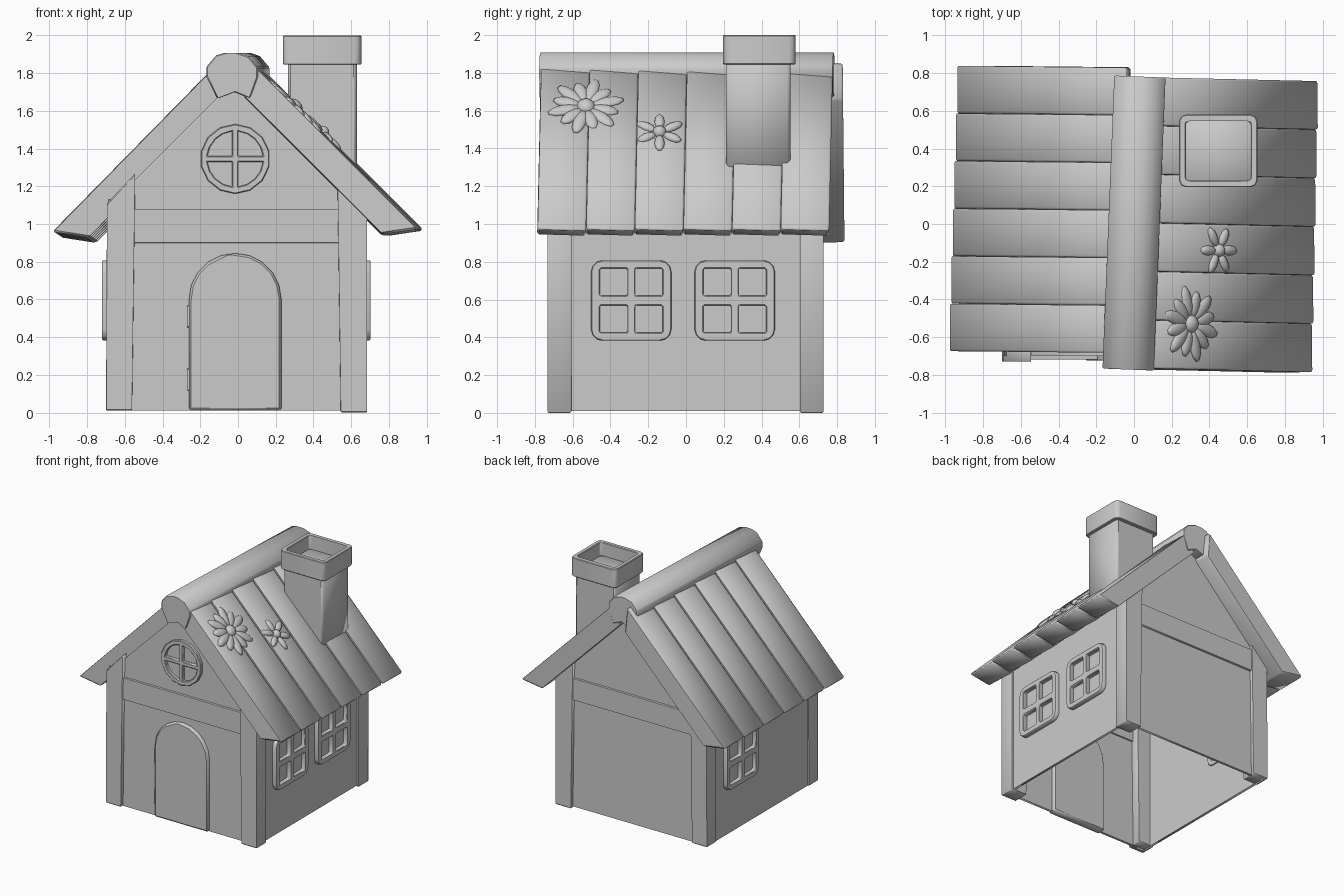
import bpy, bmesh
from math import sin, cos, pi, radians, asin
from mathutils import Matrix, Vector

if "Cube" in bpy.data.objects:
    bpy.data.objects.remove(bpy.data.objects["Cube"])

# facing matrices: local x/y become the drawing plane, local z the outward normal
FRONT = Matrix.Rotation(pi / 2, 4, 'X')
RIGHT = Matrix.Rotation(pi / 2, 4, 'Z') @ FRONT
LEFT = Matrix.Rotation(-pi / 2, 4, 'Z') @ FRONT
TOP = Matrix.Identity(4)


def plate(name, loops, t, loc, face=FRONT, bevel=0.0, extra=None):
    """Extruded outline (first loop) with optional holes, thickness t."""
    cu = bpy.data.curves.new(name, 'CURVE')
    cu.dimensions, cu.fill_mode, cu.extrude = '2D', 'BOTH', t / 2
    for pts in loops:
        sp = cu.splines.new('POLY')
        sp.points.add(len(pts) - 1)
        for p, (x, y) in zip(sp.points, pts):
            p.co = (x, y, 0, 1)
        sp.use_cyclic_u = True
    tmp = bpy.data.objects.new(name, cu)
    bpy.context.collection.objects.link(tmp)
    deps = bpy.context.evaluated_depsgraph_get()
    me = bpy.data.meshes.new_from_object(tmp.evaluated_get(deps))
    bpy.data.objects.remove(tmp)
    bm = bmesh.new()
    bm.from_mesh(me)
    bmesh.ops.remove_doubles(bm, verts=bm.verts, dist=1e-5)
    bmesh.ops.recalc_face_normals(bm, faces=bm.faces)
    bm.transform(Matrix.Translation(loc) @ face)
    if extra:
        bm.transform(extra)
    bm.to_mesh(me)
    bm.free()
    ob = bpy.data.objects.new(name, me)
    bpy.context.collection.objects.link(ob)
    if bevel:
        m = ob.modifiers.new("edge", 'BEVEL')
        m.width, m.segments, m.limit_method, m.angle_limit = bevel, 1, 'ANGLE', radians(40)
    return ob


def rect(x0, x1, y0, y1):
    return [(x0, y0), (x1, y0), (x1, y1), (x0, y1)]


def rrect(cx, cy, w, h, r, n=3):
    pts = []
    for k, (sx, sy) in enumerate([(1, 1), (-1, 1), (-1, -1), (1, -1)]):
        for i in range(n + 1):
            a = (k + i / n) * pi / 2
            pts.append((cx + sx * (w / 2 - r) + r * cos(a), cy + sy * (h / 2 - r) + r * sin(a)))
    return pts


# walls
gable = [(-0.68, 0.01), (0.66, 0.01), (0.66, 1.10), (-0.01, 1.77), (-0.68, 1.10)]
plate("front_wall", [gable], 0.02, (0, -0.69, 0))
plate("back_wall", [gable], 0.02, (0, 0.69, 0))
plate("right_wall", [rect(-0.7, 0.7, 0.01, 1.13)], 0.02, (0.658, 0, 0), RIGHT)
plate("left_wall", [rect(-0.7, 0.7, 0.01, 1.13)], 0.02, (-0.677, 0, 0), LEFT)

# corner posts and cross beams
for side, y in (("front", -0.67), ("back", 0.665)):
    plate(side + "_left_post", [[(-0.70, 0.01), (-0.562, 0.01), (-0.545, 1.27), (-0.695, 1.11)]],
          0.12, (0, y, 0), bevel=0.006)
    plate(side + "_right_post", [[(0.545, 0.0), (0.685, 0.0), (0.685, 1.11), (0.527, 1.27)]],
          0.125, (0, y, 0), bevel=0.006)
    plate(side + "_beam", [rect(-0.56, 0.54, 0.90, 1.08)], 0.05,
          (0, -0.693 if y < 0 else 0.693, 0), bevel=0.004)

# arched door with hinges
cx, r = -0.015, 0.245
arch = [(cx - r, 0.01), (cx + r, 0.01)]
arch += [(cx + r * cos(i * pi / 10), 0.6 + r * sin(i * pi / 10)) for i in range(11)]
plate("door", [arch], 0.07, (0, -0.69, 0), bevel=0.013)
for z in (0.175, 0.51):
    plate("door_hinge", [rect(-0.27, -0.245, z - 0.058, z + 0.058)], 0.03, (0, -0.70, 0), bevel=0.003)

# round gable window
R, q, o = 0.185, 0.148, 0.016
loops = [[(R * cos(i * pi / 7 + pi / 14), R * sin(i * pi / 7 + pi / 14)) for i in range(14)]]
a0 = asin(o / q)
for sx in (1, -1):
    for sy in (1, -1):
        arc = [a0 + (pi / 2 - 2 * a0) * i / 4 for i in range(5)]
        loops.append([(sx * o, sy * o)] + [(sx * q * cos(a), sy * q * sin(a)) for a in arc])
plate("round_window", loops, 0.05, (-0.015, -0.70, 1.345), bevel=0.005)

# square four-pane side windows
panes = [rrect(sx * 0.093, sy * 0.098, 0.145, 0.145, 0.006, 1) for sx in (1, -1) for sy in (1, -1)]
frame = [rrect(0, 0, 0.425, 0.425, 0.06)] + panes
for y in (-0.29, 0.258):
    plate("right_window", frame, 0.06, (0.672, y, 0.595), RIGHT, bevel=0.01)
plate("left_window", frame, 0.06, (-0.69, 0.28, 0.595), LEFT, bevel=0.01)

# roof planks: each slightly twisted about its slope, the whole slope slightly skewed
slopes = {
    "right": ([(0.06, 1.875), (0.967, 0.968), (0.78, 0.94), (0.04, 1.68)], 0.2575, 0.008, -1.3, 0.0),
    "left": ([(-0.06, 1.87), (-0.967, 0.945), (-0.775, 0.915), (-0.04, 1.67)], 0.2525, 0.032, -1.8, -1.2),
}
for side, (prof, w, y0, skew, dip) in slopes.items():
    a, b = (Vector((p[0], 0, p[1])) for p in prof[:2])
    for i in range(6):
        y = y0 + (i - 2.5) * w
        pivot = Matrix.Translation(a + Vector((0, y, 0)))
        twist = pivot @ Matrix.Rotation(radians(-2.5), 4, b - a) @ pivot.inverted()
        whole = Matrix.Rotation(radians(skew), 4, 'Z') @ Matrix.Rotation(radians(dip), 4, 'X')
        plate(side + "_roof_plank", [prof], w - 0.001, (0, y, 0), bevel=0.011, extra=whole @ twist)

# ridge cap
ridge = [(-0.136, 1.78), (-0.136, 1.835), (-0.085, 1.895), (-0.04, 1.908), (0.035, 1.908), (0.085, 1.89),
         (0.136, 1.83), (0.136, 1.78), (0.095, 1.665), (0.01, 1.70), (-0.08, 1.665)]
plate("ridge_cap", [ridge], 1.555, (0, 0.005, 0), bevel=0.006, extra=Matrix.Rotation(radians(-2.3), 4, 'Z'))

# chimney
plate("chimney_stack", [[(0.265, 1.60), (0.63, 1.24), (0.63, 1.89), (0.265, 1.89)]], 0.34,
      (0, 0.382, 0), bevel=0.015)
plate("chimney_cap", [rrect(0, 0, 0.415, 0.385, 0.035, 2), rrect(0, 0, 0.345, 0.315, 0.02, 2)], 0.155,
      (0.447, 0.388, 1.9225), TOP, bevel=0.008)


# flowers lying on the right roof slope
def flower(name, loc, count, reach, short, width, core, turn):
    u, v, n = Vector((0, 1, 0)), Vector((-1, 0, 1)).normalized(), Vector((1, 0, 1)).normalized()
    base = Matrix.Translation(loc) @ Matrix((u, v, n)).transposed().to_4x4()
    bm = bmesh.new()
    for i in range(count):
        out = reach * (short if i % 2 else 1.0)
        half = (out - core * 0.6) / 2
        bmesh.ops.create_uvsphere(bm, u_segments=10, v_segments=6, radius=1, matrix=base
                                  @ Matrix.Rotation(turn + i * 2 * pi / count, 4, 'Z')
                                  @ Matrix.Translation((out - half, 0, 0.004))
                                  @ Matrix.Diagonal((half, width, 0.02, 1)))
    bmesh.ops.create_uvsphere(bm, u_segments=12, v_segments=8, radius=1,
                              matrix=base @ Matrix.Diagonal((core, core, 0.04, 1)))
    for f in bm.faces:
        f.smooth = True
    me = bpy.data.meshes.new(name)
    bm.to_mesh(me)
    bm.free()
    bpy.context.collection.objects.link(bpy.data.objects.new(name, me))


flower("large_flower", (0.298, -0.53, 1.62), 12, 0.21, 0.86, 0.036, 0.05, 0.25)
flower("small_flower", (0.445, -0.14, 1.483), 6, 0.14, 0.95, 0.027, 0.037, pi / 6)
